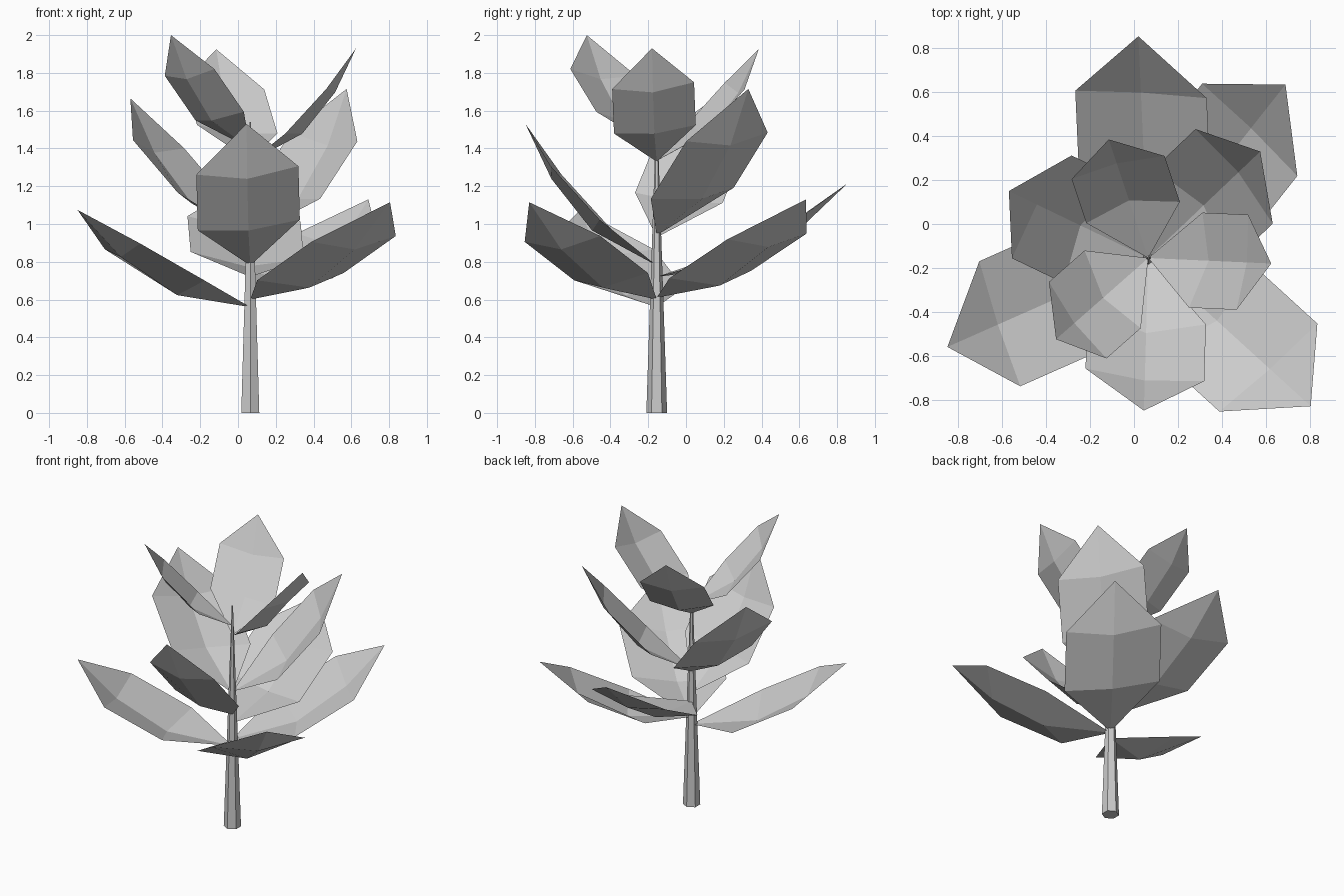
import bpy
import bmesh
from mathutils import Vector

cube = bpy.data.objects.get("Cube")
if cube:
    bpy.data.objects.remove(cube, do_unlink=True)

STEM_X, STEM_Y, STEM_TOP = 0.065, -0.155, 1.54

# One flat grey for the whole plant
grey = bpy.data.materials.new("plain_grey")
grey.use_nodes = True
colour = (0.6, 0.6, 0.6, 1.0)
grey.diffuse_color = colour
grey.node_tree.nodes["Principled BSDF"].inputs["Base Color"].default_value = colour


def add_object(name, bm):
    mesh = bpy.data.meshes.new(name)
    bm.to_mesh(mesh)
    bm.free()
    mesh.materials.append(grey)
    obj = bpy.data.objects.new(name, mesh)
    bpy.context.collection.objects.link(obj)
    return obj


# Tapered six-sided stem
bm = bmesh.new()
bmesh.ops.create_cone(bm, cap_ends=True, segments=6, radius1=0.055,
                      radius2=0.004, depth=STEM_TOP)
stem = add_object("stem", bm)
stem.location = (STEM_X, STEM_Y, STEM_TOP / 2)

# Leaf template as fractions of leaf length: (along, across, lift)
HALF = 0.265
TEMPLATE = [
    (0, 0, 0),
    (0.37, -HALF, -0.05), (0.36, 0, -0.122), (0.295, HALF, -0.05),
    (0.745, -HALF, -0.047), (0.70, 0, -0.095), (0.685, HALF, -0.047),
    (1, 0, 0),
]
FACES = [(0, 2, 1), (0, 3, 2), (1, 2, 5, 4), (2, 3, 6, 5), (4, 5, 7), (5, 6, 7)]


def add_leaf(name, base_z, tip):
    """Cupped six-sided leaf from the stem at base_z to the tip."""
    base = Vector((STEM_X, STEM_Y, base_z))
    axis = Vector(tip) - base
    length = axis.length
    axis.normalize()
    side = axis.cross(Vector((0, 0, 1))).normalized()
    lift = side.cross(axis)
    bm = bmesh.new()
    verts = [bm.verts.new(base + length * (axis * a + side * s + lift * n))
             for a, s, n in TEMPLATE]
    for face in FACES:
        bm.faces.new([verts[i] for i in face])
    add_object(name, bm)


# Leaves spiral up the stem, shrinking towards the top
LEAVES = [
    ("low_leaf_front_right", 0.56, (-0.85, -0.56, 1.075)),
    ("low_leaf_front_left", 0.60, (0.805, -0.83, 1.115)),
    ("low_leaf_back_left", 0.61, (0.69, 0.635, 1.13)),
    ("low_leaf_back", 0.72, (0.02, 0.855, 1.215)),
    ("middle_leaf_front", 0.78, (0.045, -0.85, 1.53)),
    ("middle_leaf_back_right", 0.93, (-0.57, 0.15, 1.665)),
    ("middle_leaf_back_left", 0.94, (0.575, 0.33, 1.715)),
    ("top_leaf_left", 1.33, (0.625, -0.18, 1.93)),
    ("top_leaf_back", 1.335, (-0.115, 0.385, 1.925)),
    ("top_leaf_front_right", 1.40, (-0.355, -0.525, 2.0)),
]
for leaf in LEAVES:
    add_leaf(*leaf)
